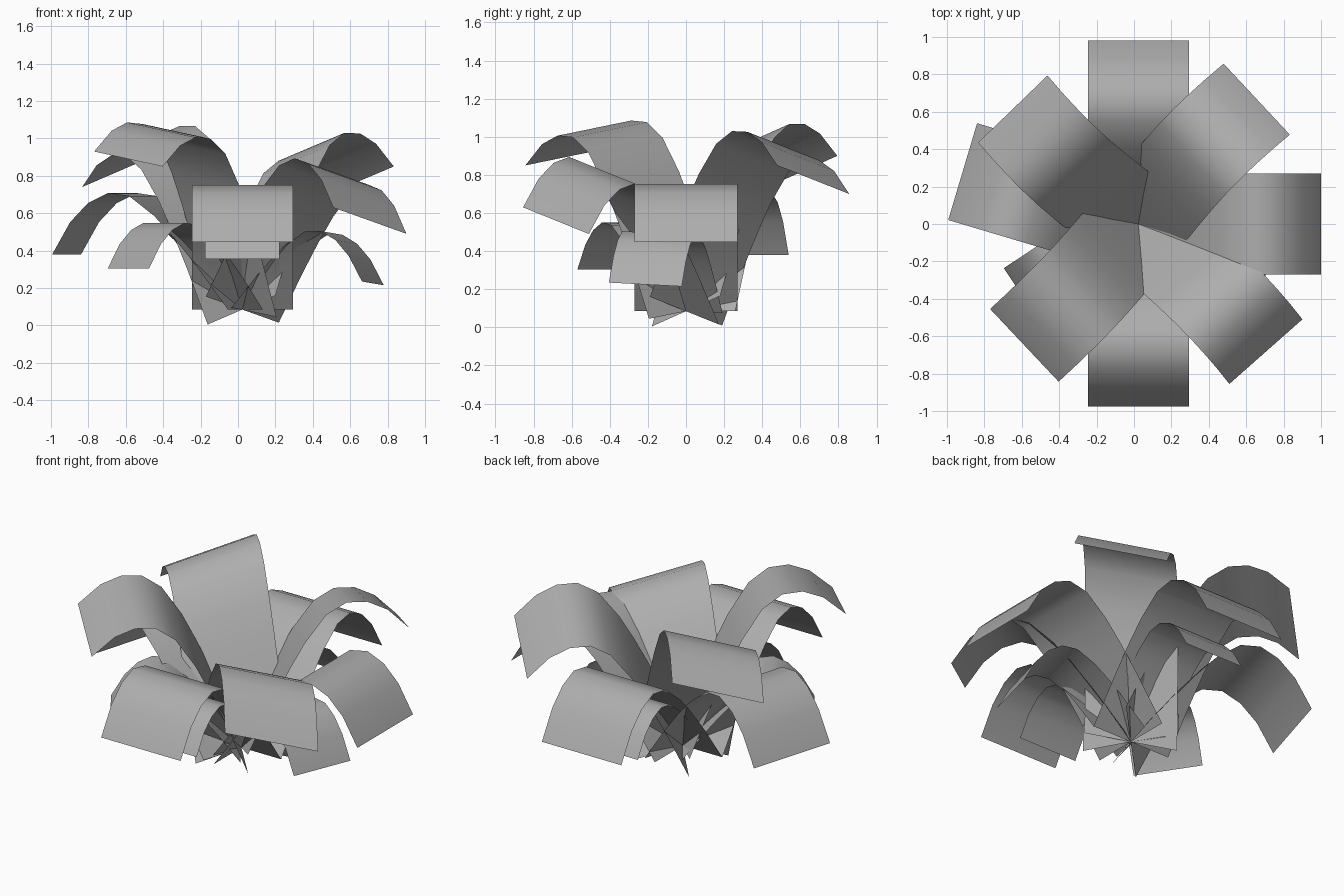
import bpy
import bmesh
from math import radians, cos, sin, sqrt
from mathutils import Vector

cube = bpy.data.objects.get("Cube")
if cube:
    bpy.data.objects.remove(cube, do_unlink=True)

# One plain grey for every leaf
grey = bpy.data.materials.new("leaf_grey")
grey.use_nodes = True
colour = (0.42, 0.42, 0.42, 1)
grey.diffuse_color = colour
shader = grey.node_tree.nodes["Principled BSDF"]
shader.inputs["Base Color"].default_value = colour
shader.inputs["Roughness"].default_value = 0.9

# Arched side profile of a leaf: distance outward, height above the root
ARCH = [Vector(p) for p in (
    (0, 0), (.17, .23), (.30, .39), (.41, .51), (.55, .62),
    (.67, .64), (.78, .59), (.88, .49), (.98, .32))]
ROOT = Vector((0.023, 0, 0.085))
UP = Vector((0, 0, 1))


def leaf(name, azimuth, reach, tip_z, width, roll=0, twist=0, lean=0, fullness=1):
    """Broad strip arching from the shared root to its tip."""
    az, yaw = radians(azimuth), radians(azimuth + twist)
    span = Vector((cos(az) * reach, sin(az) * reach, tip_z - ROOT.z))
    side = Vector((-sin(yaw), cos(yaw), 0))
    outward = side.cross(UP)
    half = (side * sqrt(width ** 2 - roll ** 2) + UP * roll) / 2

    # The arch rises off the root-to-tip line, leaning inward and with the roll
    tip = ARCH[-1]
    back = radians(lean)
    rise = UP * cos(back) - outward * sin(back) - side * roll * .4
    rise *= fullness * reach / tip.x
    bm = bmesh.new()
    rows = []
    for p in ARCH:
        along = p.x / tip.x
        mid = ROOT + span * along + rise * (p.y - tip.y * along)
        rows.append((bm.verts.new(mid - half), bm.verts.new(mid + half)))
    for (r0, l0), (r1, l1) in zip(rows, rows[1:]):
        bm.faces.new((r0, r1, l1, l0)).smooth = True

    mesh = bpy.data.meshes.new(name)
    bm.to_mesh(mesh)
    bm.free()
    mesh.materials.append(grey)
    obj = bpy.data.objects.new(name, mesh)
    bpy.context.collection.objects.link(obj)


# Wide, low leaves
WIDE = 0.54
leaf("low_leaf_back", 90, .98, .41, WIDE)
leaf("low_leaf_front", 270, .975, .447, WIDE)
leaf("low_leaf_left", 0, .977, .447, WIDE)
leaf("low_leaf_right", 163.4, .98, .38, WIDE)

# Wide, raised leaves on the diagonals, rolled to one side
for name, az, reach, tip_z, roll, lean, fullness in (
        ("back_left", 46.5, .92, .775, -.15, 9, 1.02),
        ("back_right", 137.5, .91, .82, -.16, 8, 1.03),
        ("front_right", 226.8, .89, .89, -.08, 11, 1.07),
        ("front_left", 315, .965, .56, -.14, 2, 1)):
    leaf("high_leaf_" + name, az, reach, tip_z, WIDE, roll, -3.5, lean, fullness)

# Smaller leaves tucked underneath
SMALL = 0.40
leaf("small_leaf_back", 90, .72, .325, SMALL)
leaf("small_leaf_front", 270, .72, .355, SMALL)
leaf("small_leaf_left", -17, .73, .225, SMALL, roll=-.02)
leaf("small_leaf_right", 213.5, .73, .305, SMALL)
